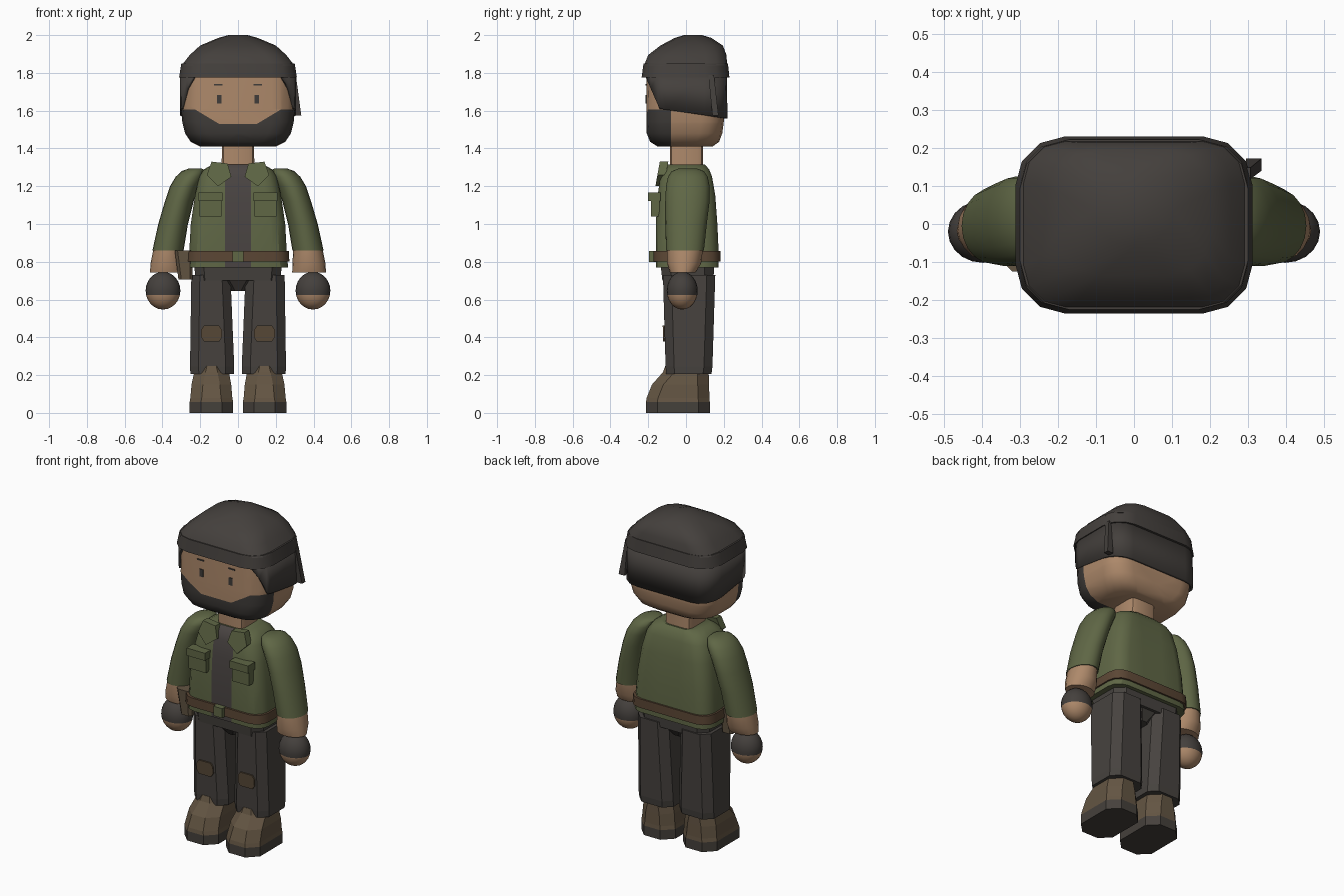
import bpy, bmesh
from math import sin, cos, pi
from mathutils import Matrix, Vector

cube = bpy.data.objects.get("Cube")
if cube:
    bpy.data.objects.remove(cube, do_unlink=True)


def material(name, r, g, b):
    m = bpy.data.materials.new(name)
    m.use_nodes = True
    m.diffuse_color = (r, g, b, 1)
    bsdf = next(n for n in m.node_tree.nodes if n.type == 'BSDF_PRINCIPLED')
    bsdf.inputs["Base Color"].default_value = (r, g, b, 1)
    bsdf.inputs["Roughness"].default_value = 0.9
    return m


SKIN = material("skin", .42, .25, .145)
OLIVE = material("olive cloth", .115, .135, .06)
CHARCOAL = material("charcoal cloth", .058, .051, .046)
PANTS = material("dark trousers", .062, .055, .049)
SHIRT = material("dark shirt", .068, .058, .055)
BOOT = material("boot brown", .125, .09, .055)
LEATHER = material("belt leather", .105, .062, .035)
SOLE = material("boot sole", .06, .052, .044)
PATCH = material("knee patch", .095, .065, .038)
HAIR = material("beard", .05, .045, .041)


def section(z, x0, x1, y0, y1, r, seg):
    """Rounded rectangle at height z; a large r gives an ellipse."""
    rx, ry = min(r, (x1 - x0) / 2), min(r, (y1 - y0) / 2)
    centres = [(x1 - rx, y1 - ry), (x0 + rx, y1 - ry), (x0 + rx, y0 + ry), (x1 - rx, y0 + ry)]
    return [(cx + rx * cos(a), cy + ry * sin(a), z)
            for q, (cx, cy) in enumerate(centres)
            for a in [(q + k / seg) * pi / 2 for k in range(seg + 1)]]


def finish(name, bm, mats, smooth=None, rule=None):
    bmesh.ops.remove_doubles(bm, verts=bm.verts, dist=1e-4)
    bmesh.ops.recalc_face_normals(bm, faces=bm.faces)
    if rule:
        for f in bm.faces:
            f.material_index = int(rule(f.calc_center_median()))
    me = bpy.data.meshes.new(name)
    bm.to_mesh(me)
    bm.free()
    for m in mats:
        me.materials.append(m)
    ob = bpy.data.objects.new(name, me)
    bpy.context.collection.objects.link(ob)
    if smooth:
        bpy.ops.object.select_all(action='DESELECT')
        ob.select_set(True)
        bpy.context.view_layer.objects.active = ob
        bpy.ops.object.shade_smooth_by_angle(angle=smooth * pi / 180)
    return ob


def slice_mesh(bm, co, no, clear=False):
    bmesh.ops.bisect_plane(bm, geom=bm.verts[:] + bm.edges[:] + bm.faces[:],
                           plane_co=co, plane_no=no, clear_outer=clear)


def loft(name, rings, mats, r=.0, seg=1, side=1, smooth=None, cuts=(), rule=None, caps=True, trims=()):
    """Skin a stack of (z, x0, x1, y0, y1) sections; side=-1 mirrors it."""
    bm = bmesh.new()
    loops = []
    for z, x0, x1, y0, y1 in rings:
        if side < 0:
            x0, x1 = -x1, -x0
        loops.append([bm.verts.new(p) for p in section(z, x0, x1, y0, y1, r, seg)])
    n = len(loops[0])
    for a, b in zip(loops, loops[1:]):
        for i in range(n):
            bm.faces.new((a[i], a[(i + 1) % n], b[(i + 1) % n], b[i]))
    if caps:
        bm.faces.new(loops[0])
        bm.faces.new(loops[-1])
    bmesh.ops.remove_doubles(bm, verts=bm.verts, dist=1e-4)
    for co, no in cuts:
        slice_mesh(bm, co, no)
    for co, no in trims:
        slice_mesh(bm, co, no, True)
    return finish(name, bm, mats, smooth, rule)


def box(name, x0, x1, y0, y1, z0, z1, mat, side=1):
    return loft(name, [(z0, x0, x1, y0, y1), (z1, x0, x1, y0, y1)], [mat], side=side)


def prism(name, outline, depth, mat, side, lean=0):
    """Plate from an (x, y, z) outline, pushed back by depth along y."""
    bm = bmesh.new()
    f = bm.faces.new([bm.verts.new((side * x, y, z)) for x, y, z in outline])
    ext = bmesh.ops.extrude_face_region(bm, geom=[f])["geom"]
    bmesh.ops.translate(bm, vec=(0, depth, 0), verts=[v for v in ext if isinstance(v, bmesh.types.BMVert)])
    if not f.is_valid or len(f.link_loops if hasattr(f, "link_loops") else f.loops) == 0:
        bmesh.ops.holes_fill(bm, edges=bm.edges)
    return finish(name, bm, [mat])


# Head with beard cut into the lower face
def is_beard(c):
    line = max(1.53, min(1.605, 1.53 + (abs(c.x) - .1) * .6))
    return c.y < -.08 and c.z < line


loft("head", [(1.41, -.2, .2, -.15, .14), (1.435, -.25, .25, -.19, .175), (1.48, -.28, .28, -.208, .192),
              (1.54, -.295, .295, -.21, .2), (1.61, -.3, .3, -.21, .2), (1.8, -.297, .297, -.208, .2)],
     [SKIN, HAIR], r=.12, seg=4, smooth=40, rule=is_beard,
     cuts=[((0, -.08, 0), (0, 1, 0)), ((0, 0, 1.53), (0, 0, 1)), ((0, 0, 1.605), (0, 0, 1)),
           ((.1, 0, 1.53), (-.6, 0, 1)), ((-.1, 0, 1.53), (.6, 0, 1))])
loft("neck", [(1.27, -.087, .087, -.085, .09), (1.43, -.085, .085, -.085, .09)], [SKIN], r=.03, seg=2, smooth=40)

# Headwear: dome, rim, side and back drape, hanging tail
loft("cap_dome", [(1.84, -.298, .298, -.222, .218), (1.895, -.255, .255, -.2, .214), (1.945, -.2, .2, -.135, .195),
                  (1.985, -.105, .105, -.06, .135), (2, -.05, .05, -.01, .085)],
     [CHARCOAL], r=.11, seg=3, smooth=50)
loft("cap_rim", [(1.775, -.312, .312, -.235, .23), (1.85, -.3, .3, -.225, .222)],
     [CHARCOAL], r=.13, seg=3, smooth=40)
drape = loft("head_drape", [(1.54, -.308, .308, -.222, .22), (1.79, -.306, .306, -.222, .216)],
             [CHARCOAL], r=.12, seg=4, smooth=40, caps=False,
             trims=[((0, -.21, 1.77), (0, -.16, -.07)), ((0, -.14, 1.61), (0, -.05, -.35))])
shell = drape.modifiers.new("thickness", 'SOLIDIFY')
shell.thickness = .015
loft("drape_tail", [(1.575, .295, .335, .14, .172), (1.79, .29, .306, .118, .148)], [CHARCOAL])

# Torso: open jacket over a shirt, belt, hips
loft("jacket", [(.77, -.265, .265, -.158, .172), (.87, -.257, .257, -.16, .172), (1, -.25, .25, -.16, .166),
                (1.15, -.228, .228, -.15, .155), (1.25, -.205, .205, -.136, .138),
                (1.29, -.18, .18, -.12, .122), (1.315, -.135, .135, -.095, .1)],
     [OLIVE, SHIRT], r=.08, seg=3, smooth=30,
     cuts=[((.068, 0, 0), (1, 0, 0)), ((-.068, 0, 0), (1, 0, 0))],
     rule=lambda c: abs(c.x) < .068 and c.y < -.08)
loft("belt", [(.802, -.272, .272, -.172, .182), (.856, -.269, .269, -.172, .182)], [LEATHER], r=.08, seg=3, smooth=40)
box("belt_buckle", -.03, .03, -.195, -.16, .8, .858, OLIVE)
loft("hips", [(.7, -.225, .225, -.125, .145), (.79, -.232, .232, -.135, .15)], [PANTS], r=.05)
loft("crotch", [(.645, -.035, .035, -.07, .09), (.71, -.07, .07, -.115, .135)], [PANTS], r=.02)
loft("hip_pouch", [(.705, -.315, -.24, -.115, .01), (.86, -.335, -.24, -.125, .02)], [BOOT], r=.015)

for side, tag in ((1, "left"), (-1, "right")):
    # Face details
    box(tag + "_eye", .087, .111, -.214, -.206, 1.637, 1.682, HAIR, side)
    box(tag + "_brow", .083, .127, -.214, -.206, 1.733, 1.74, HAIR, side)

    # Jacket collar and chest pocket
    collar = [(.055, 1.32), (.14, 1.33), (.165, 1.26), (.105, 1.2), (.035, 1.25)]
    prism(tag + "_collar", [(x, -.162 + (z - 1.2) * .18, z) for x, z in collar], .045, OLIVE, side)
    box(tag + "_pocket", .088, .204, -.185, -.14, 1.04, 1.13, OLIVE, side)
    box(tag + "_pocket_flap", .083, .208, -.2, -.135, 1.122, 1.168, OLIVE, side)

    # Arm
    loft(tag + "_sleeve", [(.86, .288, .453, -.105, .095), (1, .265, .422, -.11, .11), (1.12, .235, .387, -.11, .125),
                           (1.2, .205, .36, -.106, .125), (1.25, .18, .33, -.095, .115),
                           (1.28, .175, .298, -.075, .095), (1.293, .19, .262, -.04, .06)],
         [OLIVE], r=1, seg=5, side=side, smooth=50)
    loft(tag + "_forearm", [(.742, .287, .466, -.085, .05), (.79, .288, .463, -.1, .08), (.87, .293, .447, -.1, .09)],
         [SKIN], r=1, seg=5, side=side, smooth=50)
    bm = bmesh.new()
    bmesh.ops.create_uvsphere(bm, u_segments=20, v_segments=12, radius=1)
    bmesh.ops.transform(bm, verts=bm.verts, matrix=Matrix.Translation((side * .397, -.02, .647))
                        @ Matrix.Diagonal((.092, .082, .1, 1)))
    slice_mesh(bm, (0, 0, .625), (0, 0, 1))
    finish(tag + "_gloved_hand", bm, [SKIN, CHARCOAL], 50, lambda c: c.z > .625)

    # Leg, knee patch and boot
    loft(tag + "_leg", [(.205, .022, .252, -.105, .135), (.245, .02, .254, -.108, .14), (.73, .04, .247, -.122, .155)],
         [PANTS], r=.045, side=side)
    patch = [(.085, .4), (.1, .378), (.18, .378), (.195, .4), (.195, .44), (.18, .462), (.1, .462), (.085, .44)]
    prism(tag + "_knee_patch", [(x, -.113 - (z - .245) * .029 - .004, z) for x, z in patch], .009, PATCH, side)
    loft(tag + "_boot", [(0, .026, .256, -.212, .126), (.058, .026, .256, -.212, .126), (.08, .03, .252, -.208, .124),
                         (.15, .036, .246, -.18, .122), (.215, .048, .232, -.122, .12),
                         (.248, .055, .225, -.11, .118)],
         [BOOT, SOLE], r=.06, side=side, rule=lambda c: c.z < .058)
